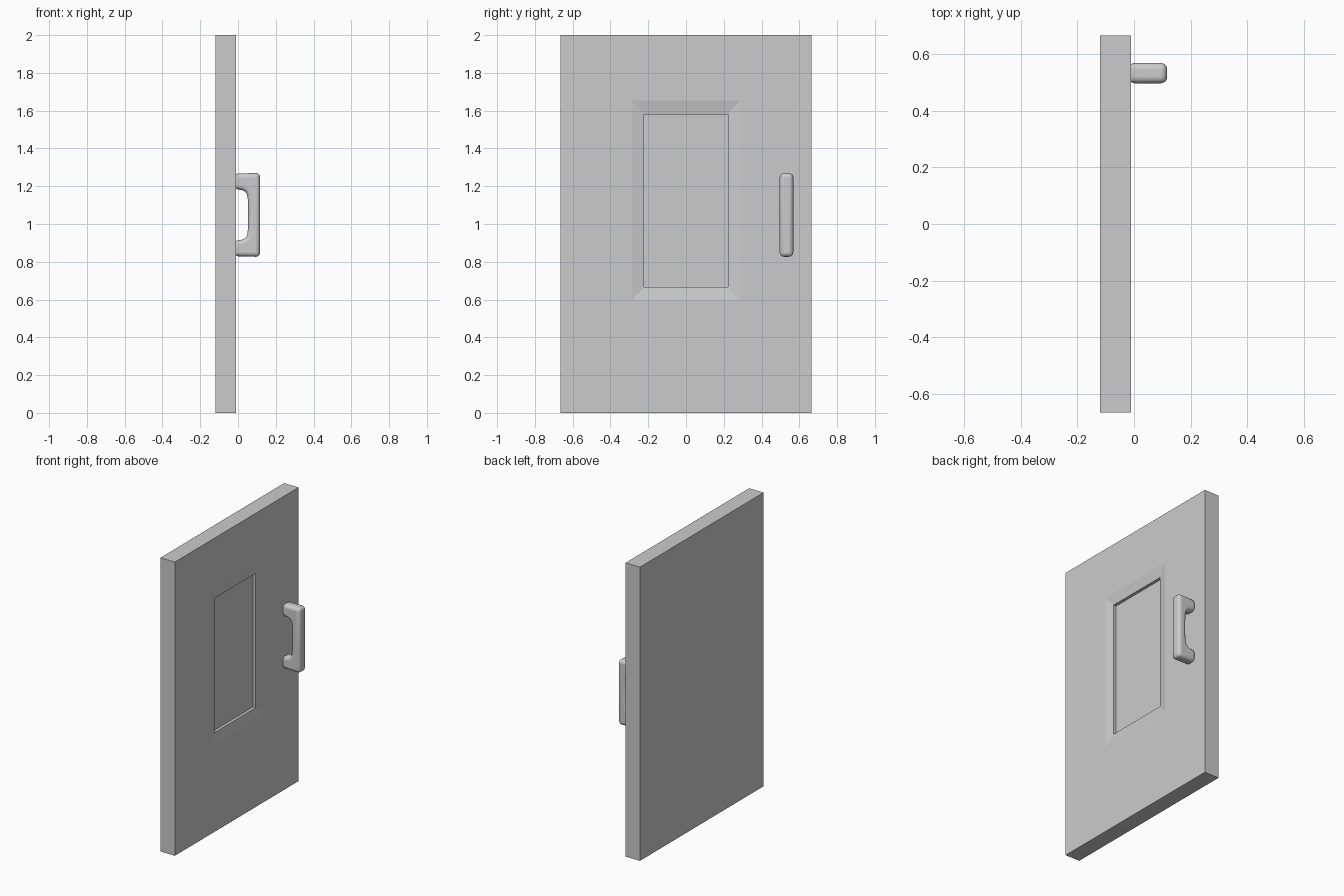
import bpy, bmesh

if "Cube" in bpy.data.objects:
    bpy.data.objects.remove(bpy.data.objects["Cube"])

def make_object(name, bm):
    bmesh.ops.recalc_face_normals(bm, faces=bm.faces)
    me = bpy.data.meshes.new(name)
    bm.to_mesh(me)
    bm.free()
    ob = bpy.data.objects.new(name, me)
    bpy.context.collection.objects.link(ob)
    return ob

# Door slab: rings of rectangles (x, half width, bottom, top) from back to recessed panel
BACK, FRONT = -0.119, -0.01
rings = [
    (BACK, 0.665, 0.0, 2.0),
    (FRONT, 0.665, 0.0, 2.0),
    (FRONT, 0.285, 0.597, 1.653),           # outer edge of sloped moulding
    (FRONT - 0.012, 0.222, 0.666, 1.58),    # inner edge of moulding
    (FRONT - 0.032, 0.222, 0.666, 1.58),    # sunken panel
]
bm = bmesh.new()
loops = [[bm.verts.new((x, y, z)) for y, z in ((-w, b), (w, b), (w, t), (-w, t))]
         for x, w, b, t in rings]
for a, b in zip(loops, loops[1:]):
    for i in range(4):
        j = (i + 1) % 4
        bm.faces.new((a[i], a[j], b[j], b[i]))
bm.faces.new(loops[0])
bm.faces.new(loops[-1])
make_object("door_slab", bm)

# Pull handle: mirrored half profile in x/z, extruded across y and rounded
MID, HALF, Y, R = 1.048, 0.222, 0.532, 0.036
half = [(0.117, HALF), (-0.02, HALF - 0.003), (-0.02, 0.138), (0.022, 0.131),
        (0.037, 0.124), (0.046, 0.112), (0.051, 0.092), (0.054, 0.05)]
profile = [(x, MID + h) for x, h in half] + [(x, MID - h) for x, h in reversed(half)]
bm = bmesh.new()
face = bm.faces.new([bm.verts.new((x, Y - R, z)) for x, z in profile])
ext = bmesh.ops.extrude_face_region(bm, geom=[face])
bmesh.ops.translate(bm, vec=(0, 2 * R, 0),
                    verts=[v for v in ext["geom"] if isinstance(v, bmesh.types.BMVert)])
handle = make_object("pull_handle", bm)
bev = handle.modifiers.new("rounding", 'BEVEL')
bev.width = 0.023
bev.segments = 5
bev.limit_method = 'ANGLE'
bev.angle_limit = 0.8
bpy.context.view_layer.objects.active = handle
handle.select_set(True)
bpy.ops.object.shade_smooth_by_angle()
